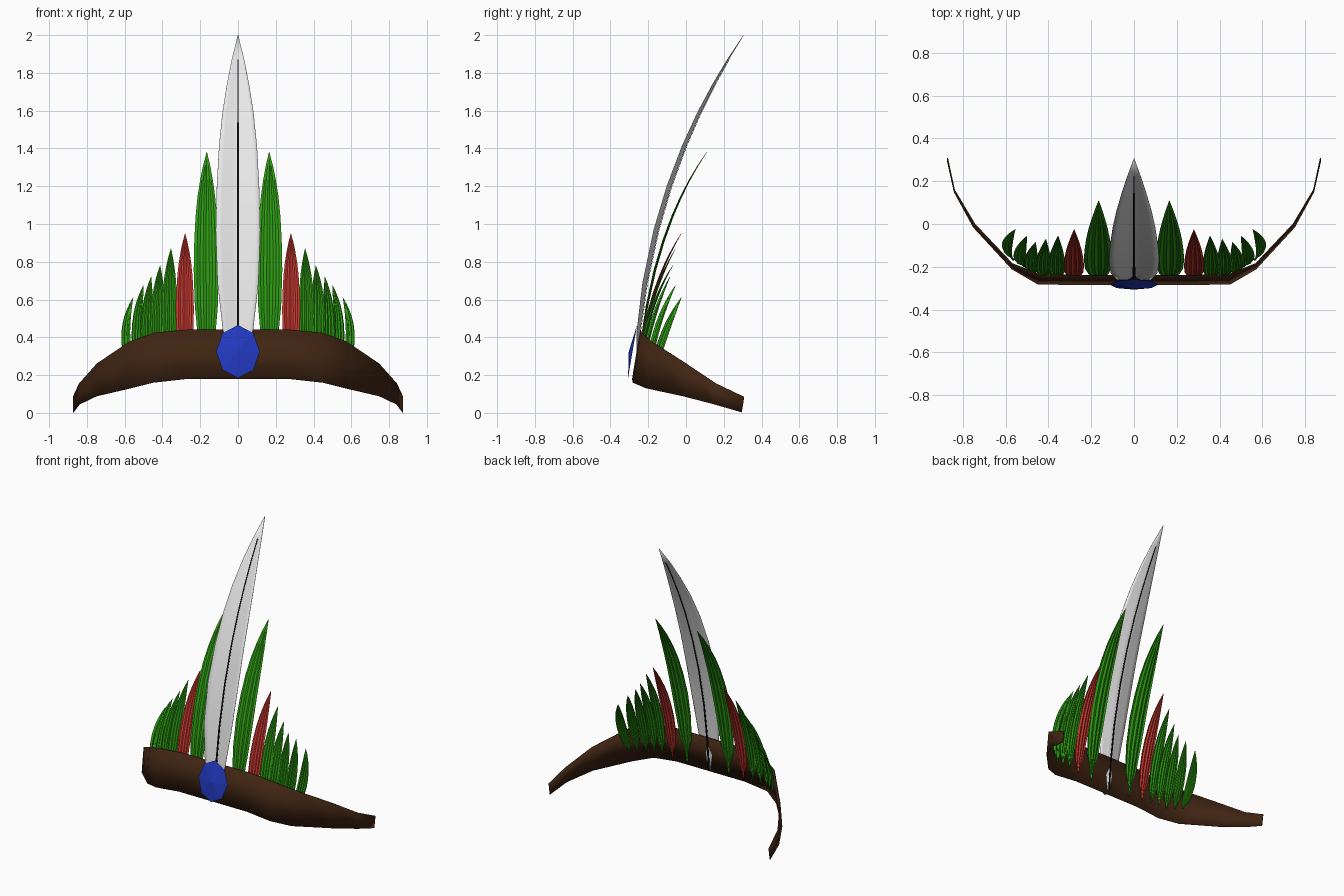
import bpy
from math import radians, sin, cos, pi
from mathutils import Vector

if "Cube" in bpy.data.objects:
    bpy.data.objects.remove(bpy.data.objects["Cube"])


def material(name, rgb):
    m = bpy.data.materials.new(name)
    m.use_nodes = True
    m.diffuse_color = (*rgb, 1)
    bsdf = m.node_tree.nodes["Principled BSDF"]
    bsdf.inputs["Base Color"].default_value = (*rgb, 1)
    bsdf.inputs["Roughness"].default_value = 0.8
    return m


BROWN = material("leather brown", (0.05, 0.018, 0.006))
GREEN = material("feather green", (0.026, 0.32, 0.006))
RED = material("feather red", (0.6, 0.04, 0.03))
WHITE = material("feather white", (0.8, 0.8, 0.8))
BLACK = material("quill black", (0.002, 0.002, 0.002))
BLUE = material("gem blue", (0.016, 0.04, 0.52))


def make_object(name, verts, faces, mat, smooth=None, thickness=0):
    mesh = bpy.data.meshes.new(name)
    mesh.from_pydata(verts, [], faces)
    mesh.materials.append(mat)
    obj = bpy.data.objects.new(name, mesh)
    bpy.context.collection.objects.link(obj)
    if thickness:
        mod = obj.modifiers.new("thickness", 'SOLIDIFY')
        mod.thickness = thickness
        mod.offset = 0
    if smooth:
        bpy.ops.object.select_all(action='DESELECT')
        obj.select_set(True)
        bpy.context.view_layer.objects.active = obj
        bpy.ops.object.shade_smooth_by_angle(angle=radians(smooth))
    return obj


def grid_faces(rows, cols):
    return [(r * cols + c, r * cols + c + 1, (r + 1) * cols + c + 1, (r + 1) * cols + c)
            for r in range(rows - 1) for c in range(cols - 1)]


# Headband: top and bottom edge of the right half, mirrored
half = [((0.27, -0.24, 0.44), (0.27, -0.283, 0.18)),
        ((0.44, -0.238, 0.425), (0.45, -0.28, 0.16)),
        ((0.57, -0.185, 0.38), (0.57, -0.21, 0.13)),
        ((0.745, 0.0, 0.262), (0.75, -0.015, 0.088)),
        ((0.84, 0.16, 0.155), (0.84, 0.15, 0.045)),
        ((0.872, 0.308, 0.085), (0.872, 0.295, 0.003))]
stations = [[(-x, y, z) for x, y, z in pair] for pair in reversed(half)] + half
band_verts = [p for pair in stations for p in pair]
make_object("headband", band_verts, grid_faces(len(stations), 2), BROWN, 30, 0.005)

# Gem: low faceted octagon, tilted with the band
gem = [(0, -0.303, 0.325)]
for i in range(8):
    a = i * pi / 4
    z = 0.325 + 0.14 * cos(a) * (0.86 if i % 2 else 1) * (1.15 if i % 2 else 1)
    x = 0.115 * sin(a)
    gem.append((x, -0.283 + 0.17 * (z - 0.325), z))
gem_faces = [(0, 1 + i, 1 + (i + 1) % 8) for i in range(8)] + [tuple(range(8, 0, -1))]
make_object("gem", gem, gem_faces, BLUE)

# Feather outline: share of the length, share of the half width
OUTLINE = [(0, 0.1), (0.05, 0.2), (0.12, 0.68), (0.25, 0.92), (0.4, 1), (0.53, 0.95),
           (0.65, 0.85), (0.75, 0.7), (0.84, 0.5), (0.92, 0.28), (1, 0.01)]


def feather(name, base, bend, tip, width, yaw, mat, pleat, cup, rib=False):
    base, bend, tip = Vector(base), Vector(bend), Vector(tip)
    across = Vector((cos(yaw), sin(yaw), 0))
    front = Vector((sin(yaw), -cos(yaw), 0))

    def spine(t):
        return base * (1 - t) ** 2 + bend * 2 * t * (1 - t) + tip * t * t

    cols = 9
    verts = []
    for t, w in OUTLINE:
        for c in range(cols):
            u = c / (cols - 1) * 2 - 1
            depth = cup * abs(u) * w + (pleat * w if c % 2 else 0)
            verts.append(spine(t) + across * u * w * width + front * depth)
    make_object(name, verts, grid_faces(len(OUTLINE), cols), mat,
                None if pleat else 40, 0.002)
    # Quill strips on both sides
    if rib:
        for side, s in (("front", 1), ("back", -1)):
            strip = []
            for t, w in OUTLINE[:-1]:
                r = 0.007 * (1 - 0.6 * t)
                mid = spine(t) + front * s * 0.004
                strip += [mid - across * r, mid + across * r]
            make_object(name + "_quill_" + side, strip,
                        grid_faces(len(OUTLINE) - 1, 2), BLACK, None, 0.002)


feather("center_feather", (0, -0.262, 0.2), (0, -0.21, 1.2), (0, 0.305, 2.0),
        0.118, 0, WHITE, 0, 0.025, True)

# Side feathers, from the middle outwards: base, bend, tip, half width, yaw
side_feathers = [
    ("tall_green", (0.165, -0.25, 0.22), (0.172, -0.18, 0.95), (0.165, 0.11, 1.38), 0.066, 0, GREEN),
    ("red", (0.28, -0.25, 0.22), (0.282, -0.2, 0.65), (0.28, -0.025, 0.95), 0.047, 0, RED),
    ("green_1", (0.36, -0.245, 0.23), (0.367, -0.2, 0.6), (0.355, -0.055, 0.87), 0.041, 0, GREEN),
    ("green_2", (0.42, -0.24, 0.23), (0.43, -0.2, 0.55), (0.412, -0.07, 0.78), 0.038, 5, GREEN),
    ("green_3", (0.475, -0.23, 0.22), (0.49, -0.18, 0.5), (0.46, -0.085, 0.72), 0.034, 18, GREEN),
    ("green_4", (0.52, -0.195, 0.22), (0.55, -0.16, 0.47), (0.5, -0.055, 0.675), 0.032, 30, GREEN),
    ("green_5", (0.56, -0.165, 0.22), (0.62, -0.12, 0.42), (0.555, -0.025, 0.61), 0.032, 42, GREEN)]
for label, s in (("left", 1), ("right", -1)):
    for name, base, bend, tip, width, yaw, mat in side_feathers:
        pts = [(s * x, y, z) for x, y, z in (base, bend, tip)]
        feather(f"{label}_{name}_feather", *pts, width, s * radians(yaw), mat, 0.006, 0.008)
